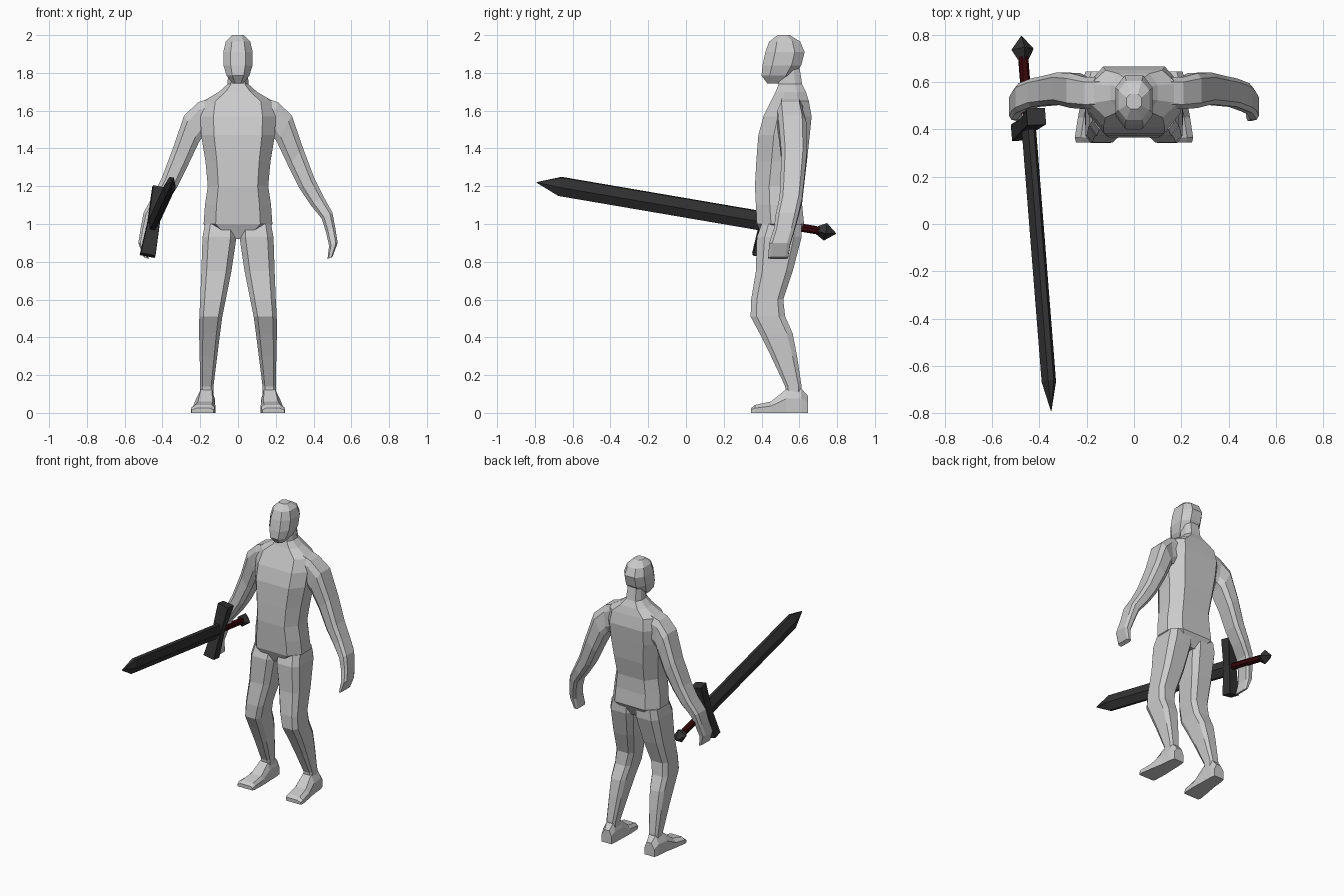
import bpy, bmesh
from mathutils import Vector


def material(name, rgb):
    m = bpy.data.materials.new(name)
    m.diffuse_color = (*rgb, 1)
    return m


CLAY = material("light_grey", (0.6, 0.6, 0.6))
STEEL = material("dark_steel", (0.033, 0.033, 0.033))
GRIP = material("dark_red", (0.04, 0.002, 0.003))


def loft(name, rings, mat, mirror=False):
    """Skin a list of equal-sized point rings and cap both ends."""
    bm = bmesh.new()
    loops = [[bm.verts.new(p) for p in r] for r in rings]
    n = len(loops[0])
    for a, b in zip(loops, loops[1:]):
        for i in range(n):
            j = (i + 1) % n
            bm.faces.new((a[i], a[j], b[j], b[i]))
    bm.faces.new(loops[0])
    bm.faces.new(loops[-1])
    bmesh.ops.recalc_face_normals(bm, faces=bm.faces)
    me = bpy.data.meshes.new(name)
    bm.to_mesh(me)
    bm.free()
    me.materials.append(mat)
    ob = bpy.data.objects.new(name, me)
    bpy.context.collection.objects.link(ob)
    if mirror:
        ob.modifiers.new("Mirror", 'MIRROR')
    return ob


def octagon(c, u, v, cu=0.35, cv=0.35):
    """Chamfered box section around c with half-axis vectors u and v."""
    c, u, v = Vector(c), Vector(u), Vector(v)
    a, b = 1 - cu, 1 - cv
    pts = [(a, -1), (1, -b), (1, b), (a, 1), (-a, 1), (-1, b), (-1, -b), (-a, -1)]
    return [c + u * p + v * q for p, q in pts]


def slab(z, x0, x1, y0, y1, cu=0.35, cv=0.35):
    """Horizontal octagon section from its extents."""
    return octagon(((x0 + x1) / 2, (y0 + y1) / 2, z),
                   ((x1 - x0) / 2, 0, 0), (0, (y1 - y0) / 2, 0), cu, cv)


# Torso and neck: height, half width, front, back
torso = [(0.92, 0.07, 0.41, 0.58), (1.0, 0.182, 0.375, 0.625), (1.1, 0.175, 0.37, 0.615),
         (1.2, 0.16, 0.365, 0.615), (1.33, 0.172, 0.372, 0.64), (1.47, 0.195, 0.383, 0.655),
         (1.57, 0.2, 0.41, 0.665), (1.65, 0.185, 0.45, 0.65), (1.70, 0.1, 0.475, 0.635),
         (1.74, 0.056, 0.49, 0.615), (1.83, 0.05, 0.5, 0.6)]
loft("torso", [slab(z, -w, w, f, b, 0.35, 0.6) for z, w, f, b in torso], CLAY)

# Head: height, half width, front, back
head = [(1.745, 0.03, 0.43, 0.5), (1.785, 0.06, 0.40, 0.57), (1.84, 0.077, 0.405, 0.61),
        (1.91, 0.078, 0.42, 0.628), (1.965, 0.065, 0.44, 0.605), (2.0, 0.032, 0.485, 0.55)]
loft("head", [slab(z, -w, w, f, b, 0.5, 0.5) for z, w, f, b in head], CLAY)

# Legs: height, inner, outer, front, back
leg = [(1.0, 0.01, 0.175, 0.40, 0.61), (0.93, 0.008, 0.188, 0.375, 0.612),
       (0.75, 0.035, 0.194, 0.37, 0.565), (0.6, 0.065, 0.2, 0.345, 0.515),
       (0.51, 0.083, 0.205, 0.342, 0.525), (0.42, 0.095, 0.206, 0.39, 0.565),
       (0.3, 0.11, 0.203, 0.45, 0.588), (0.14, 0.13, 0.2, 0.525, 0.612),
       (0.08, 0.13, 0.2, 0.53, 0.61)]
loft("legs", [slab(*s) for s in leg], CLAY, True)

# Feet: depth, inner, outer, height
foot = [(0.645, 0.13, 0.205, 0.09), (0.61, 0.125, 0.215, 0.13), (0.53, 0.123, 0.222, 0.125),
        (0.45, 0.12, 0.237, 0.06), (0.365, 0.123, 0.25, 0.042), (0.345, 0.13, 0.245, 0.025)]
loft("feet", [[(a, y, 0), (b, y, 0), (b, y, h * 0.6), (b - 0.025, y, h),
               (a + 0.015, y, h), (a, y, h * 0.6)] for y, a, b, h in foot], CLAY, True)

# Arms and hands: outer x z, inner x z, front, back
arm = [(0.08, 1.69, 0.11, 1.5, 0.49, 0.62), (0.21, 1.645, 0.19, 1.46, 0.485, 0.62),
       (0.285, 1.575, 0.208, 1.43, 0.49, 0.637), (0.345, 1.40, 0.265, 1.31, 0.505, 0.64),
       (0.405, 1.24, 0.325, 1.19, 0.50, 0.625), (0.45, 1.15, 0.385, 1.1, 0.495, 0.615),
       (0.5, 1.06, 0.442, 1.03, 0.475, 0.595), (0.515, 0.98, 0.465, 0.96, 0.465, 0.575),
       (0.528, 0.9, 0.482, 0.885, 0.44, 0.552), (0.5, 0.825, 0.474, 0.815, 0.435, 0.54)]
loft("arms", [octagon(((a + c) / 2, (f + g) / 2, (b + d) / 2),
                      ((a - c) / 2, 0, (b - d) / 2), (0, (g - f) / 2, 0), 0.45, 0.3)
              for a, b, c, d, f, g in arm], CLAY, True)

# Sword frame: tip, long axis, blade-width axis, thickness axis
TIP = Vector((-0.35, -0.79, 1.22))
AXIS = (Vector((-0.475, 0.79, 0.95)) - TIP).normalized()
WIDE = Vector((0.07, 0, 0.365))
WIDE = (WIDE - AXIS * WIDE.dot(AXIS)).normalized()
THICK = AXIS.cross(WIDE)


def sword_ring(s, pts, k=1):
    return [TIP + AXIS * s + (WIDE * w + THICK * t) * k for w, t in pts]


blade = [(0.05, 0.012), (0, 0.031), (-0.05, 0.012), (-0.05, -0.012), (0, -0.031), (0.05, -0.012)]
loft("blade", [sword_ring(s, blade, k) for s, k in
               ((0, 0.04), (0.125, 1), (1.23, 1))], STEEL)

grip = [(0.02, 0.01), (0.01, 0.02), (-0.01, 0.02), (-0.02, 0.01),
        (-0.02, -0.01), (-0.01, -0.02), (0.01, -0.02), (0.02, -0.01)]
loft("grip", [sword_ring(s, grip) for s in (1.22, 1.54)], GRIP)

diamond = [(0.048, 0), (0, 0.048), (-0.048, 0), (0, -0.048)]
loft("pommel", [sword_ring(s, diamond, k) for s, k in
                ((1.5, 0.35), (1.555, 1), (1.612, 0.04))], STEEL)

# Crossguard flares toward both ends
loft("crossguard", [octagon(TIP + AXIS * 1.232 + WIDE * w, AXIS * a, THICK * b, 0.05, 0.05)
                    for w, a, b in ((-0.185, 0.036, 0.04), (0, 0.028, 0.032),
                                    (0.185, 0.036, 0.04))], STEEL)
